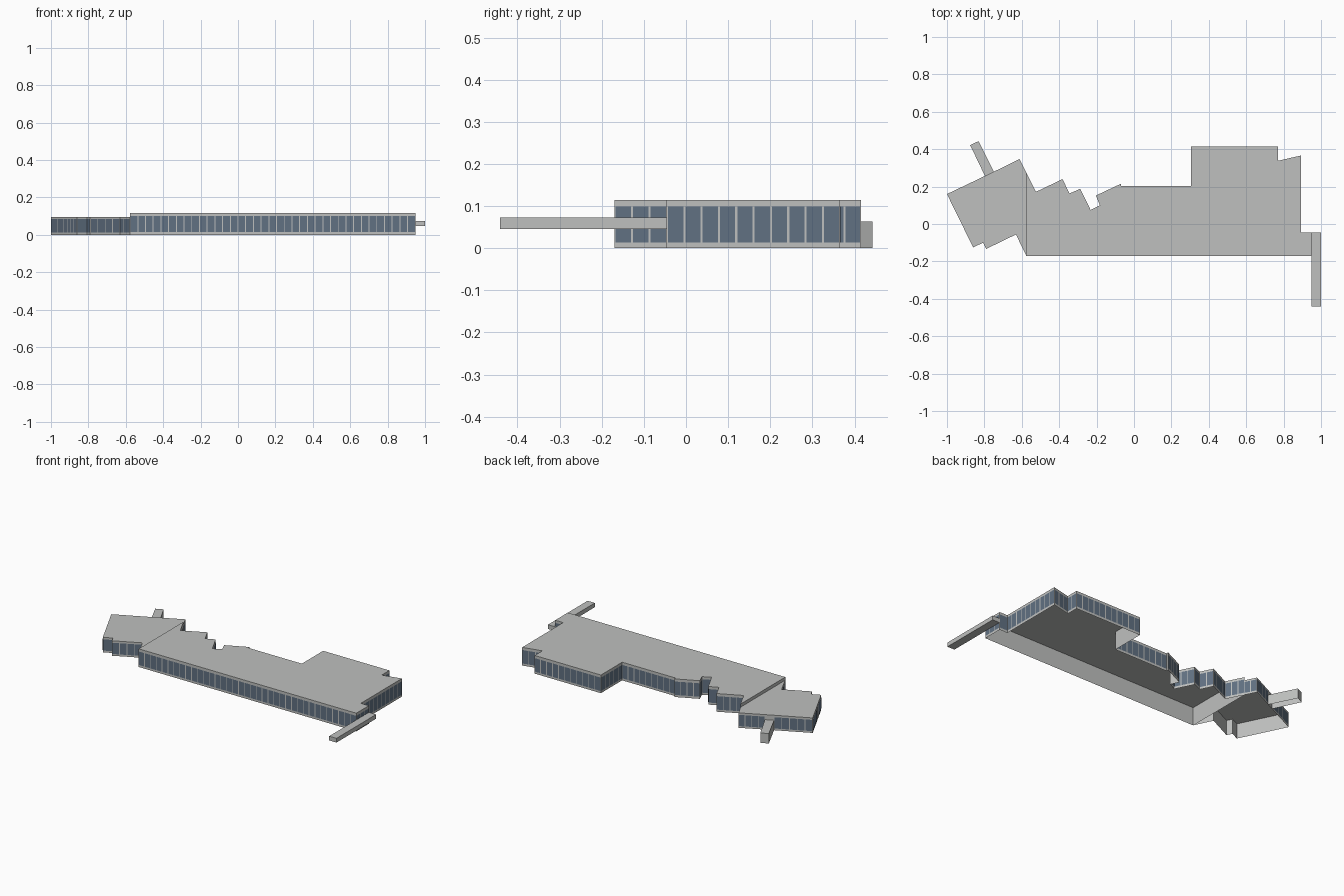
import bpy, bmesh, math
from mathutils import Vector

if "Cube" in bpy.data.objects:
    bpy.data.objects.remove(bpy.data.objects["Cube"])


def mat(name, c):
    m = bpy.data.materials.new(name)
    m.diffuse_color = (*c, 1)
    m.use_nodes = True
    m.node_tree.nodes["Principled BSDF"].inputs["Base Color"].default_value = m.diffuse_color
    return m


CONCRETE = mat("pale_grey", (0.52, 0.53, 0.52))
GLASS = mat("blue_grey_glass", (0.12, 0.165, 0.225))


def finish(name, bm, material):
    me = bpy.data.meshes.new(name)
    bm.to_mesh(me)
    bm.free()
    me.materials.append(material)
    ob = bpy.data.objects.new(name, me)
    bpy.context.collection.objects.link(ob)
    return ob


def shell(name, pts, z0, z1, floor=False):
    """Walls and flat roof over a counter-clockwise outline, open below unless floor."""
    bm = bmesh.new()
    lo = [bm.verts.new((x, y, z0)) for x, y in pts]
    hi = [bm.verts.new((x, y, z1)) for x, y in pts]
    n = len(pts)
    for i in range(n):
        j = (i + 1) % n
        bm.faces.new((lo[i], lo[j], hi[j], hi[i]))
    bm.faces.new(hi)
    if floor:
        bm.faces.new(lo[::-1])
    return finish(name, bm, CONCRETE)


def windows(name, pts, z0, z1, skip=(), pane=0.0415, gap=0.005, off=0.0015):
    """A row of glass panes on each wall, separated by narrow mullions."""
    bm = bmesh.new()
    for i, p in enumerate(pts):
        if i in skip:
            continue
        a, b = Vector(p), Vector(pts[(i + 1) % len(pts)])
        length = (b - a).length
        if length < 0.03:
            continue
        d = (b - a) / length
        o = Vector((d.y, -d.x)) * off
        k = max(1, round(length / pane))
        step = length / k
        for s in range(k):
            u = a + d * (s * step + gap / 2) + o
            v = a + d * ((s + 1) * step - gap / 2) + o
            bm.faces.new([bm.verts.new(c) for c in
                          ((*u, z0), (*v, z0), (*v, z1), (*u, z1))])
    return finish(name, bm, GLASS)


# main hall
main = [(-.577, -.17), (.948, -.17), (.948, -.045), (.892, -.045), (.892, .366),
        (.77, .338), (.77, .415), (.306, .415), (.306, .202), (-.07, .202),
        (-.07, .215), (-.204, .152), (-.182, .1), (-.232, .075), (-.288, .188),
        (-.345, .163), (-.382, .24), (-.524, .172), (-.577, .278)]
shell("main_hall", main, 0, .115)
windows("main_hall_windows", main, .014, .099, skip=(18,))

# angled wing
wing = [(-1, .16), (-.86, -.125), (-.807, -.1), (-.79, -.133), (-.631, -.056),
        (-.577, -.168), (-.577, .278), (-.612, .347), (-.749, .28), (-.797, .257)]
shell("angled_wing", wing, 0, .095)
windows("angled_wing_windows", wing, .012, .083, skip=(5, 8))

# entrance corridors
shell("rear_corridor", [(-.797, .257), (-.749, .28), (-.831, .443), (-.876, .422)], 0, .063)
shell("side_corridor", [(.948, -.441), (.999, -.441), (.999, -.045), (.948, -.045)],
      .046, .073, floor=True)
